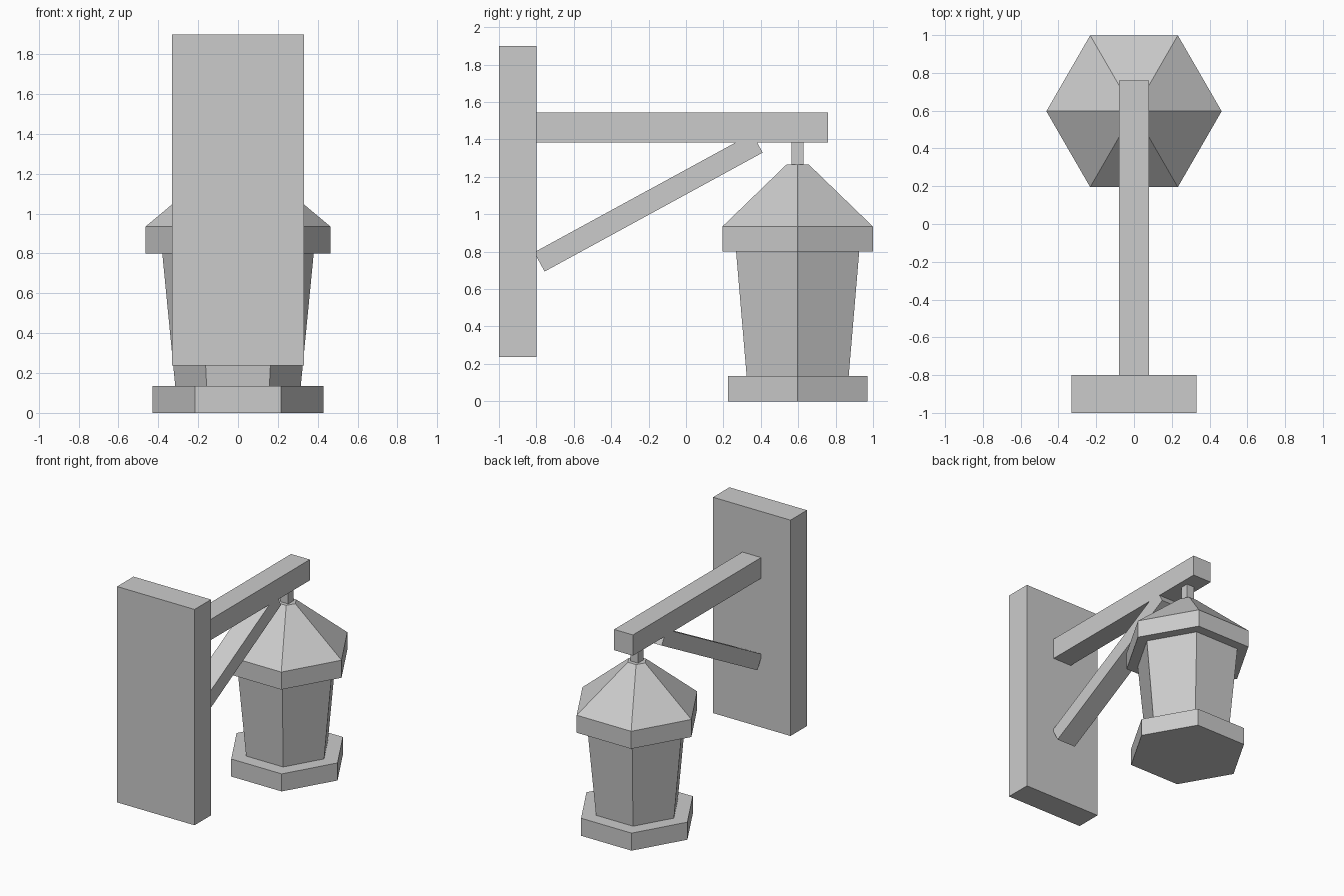
import bpy, math

# Remove the default cube
if "Cube" in bpy.data.objects:
    bpy.data.objects.remove(bpy.data.objects["Cube"], do_unlink=True)

LAMP_Y = 0.597

grey = bpy.data.materials.new("plain_grey")
grey.use_nodes = True
colour = (0.6, 0.6, 0.6, 1)
grey.diffuse_color = colour
grey.node_tree.nodes["Principled BSDF"].inputs["Base Color"].default_value = colour


def finish(name):
    obj = bpy.context.object
    obj.name = name
    obj.data.materials.append(grey)
    return obj


def box(name, centre, size, tilt=0):
    bpy.ops.mesh.primitive_cube_add(size=1, location=centre, rotation=(tilt, 0, 0))
    bpy.context.object.scale = size
    return finish(name)


def hex_frustum(name, z0, z1, r0, r1):
    # Six-sided section with corners pointing to left and right
    bpy.ops.mesh.primitive_cone_add(
        vertices=6, radius1=r0, radius2=r1, depth=z1 - z0,
        location=(0, LAMP_Y, (z0 + z1) / 2), rotation=(0, 0, math.pi / 2))
    return finish(name)


# Wall bracket
box("wall_plate", (0, -0.9, 1.069), (0.66, 0.2, 1.662))
box("top_beam", (0, -0.02, 1.465), (0.16, 1.56, 0.16))
box("diagonal_brace", (0, -0.201, 1.063), (0.16, 1.328, 0.117), math.radians(28.6))
box("hanging_rod", (0, LAMP_Y, 1.325), (0.064, 0.064, 0.13))

# Lantern, from the bottom up
hex_frustum("lantern_base", 0, 0.135, 0.43, 0.43)
hex_frustum("lantern_body", 0.135, 0.8, 0.315, 0.38)
hex_frustum("roof_eave", 0.8, 0.935, 0.464, 0.464)
hex_frustum("roof", 0.935, 1.265, 0.464, 0.07)
